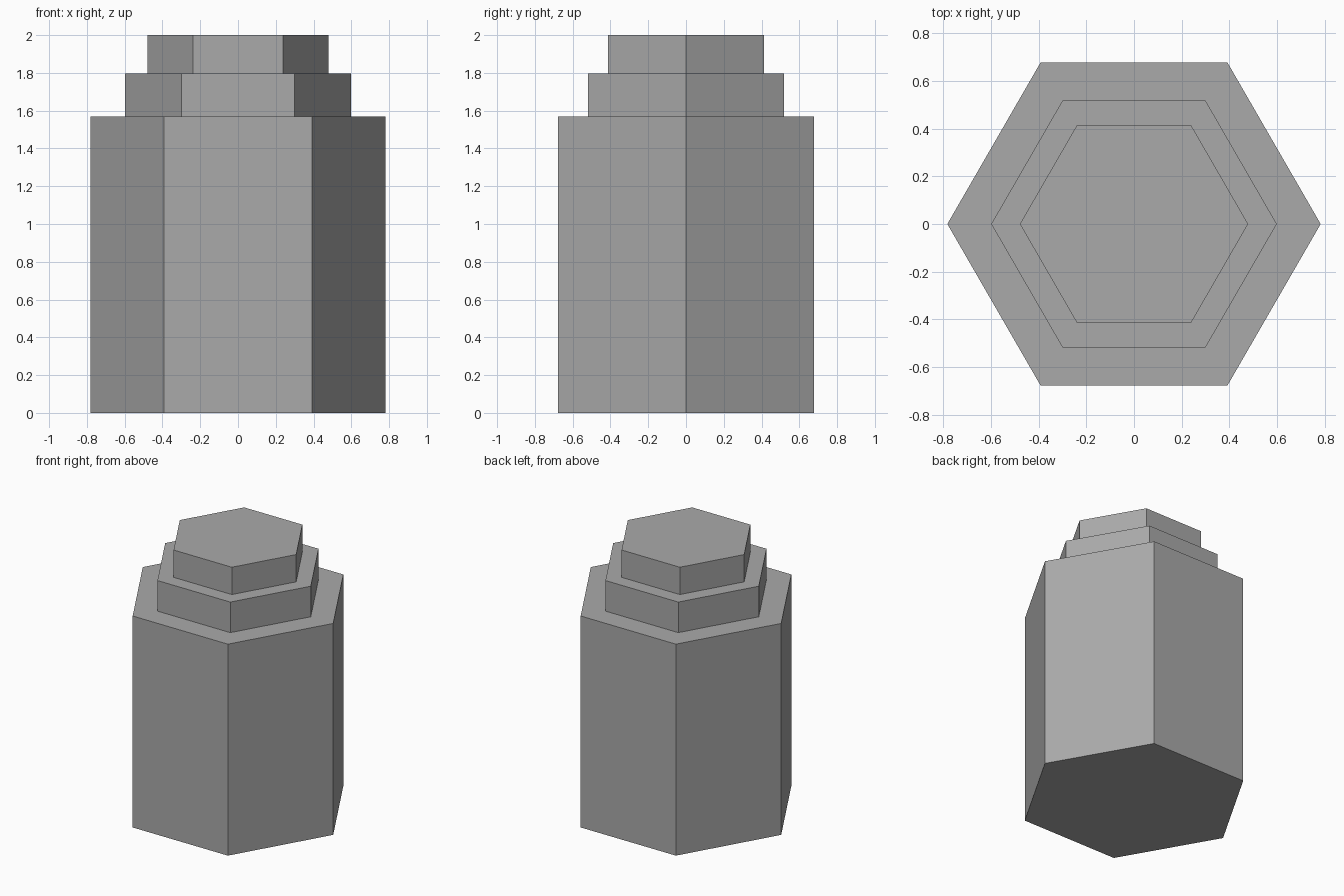
import bpy
import bmesh
from math import radians
from mathutils import Matrix

cube = bpy.data.objects.get("Cube")
if cube:
    bpy.data.objects.remove(cube, do_unlink=True)

# Plain grey used on every part
grey = bpy.data.materials.new("plain_grey")
grey.use_nodes = True
colour = (0.4, 0.4, 0.4, 1)
grey.diffuse_color = colour
grey.node_tree.nodes["Principled BSDF"].inputs["Base Color"].default_value = colour


def hexagonal_prism(name, radius, bottom, top):
    """Flat-shaded six-sided prism with corners on the x axis."""
    bm = bmesh.new()
    placement = Matrix.Translation((0, 0, (bottom + top) / 2)) @ Matrix.Rotation(radians(30), 4, "Z")
    bmesh.ops.create_cone(bm, cap_ends=True, segments=6, radius1=radius,
                          radius2=radius, depth=top - bottom, matrix=placement)
    mesh = bpy.data.meshes.new(name)
    bm.to_mesh(mesh)
    bm.free()
    mesh.materials.append(grey)
    obj = bpy.data.objects.new(name, mesh)
    bpy.context.collection.objects.link(obj)
    return obj


# Tall body, stepped collar and cap, stacked upwards
hexagonal_prism("body", 0.782, 0, 1.57)
hexagonal_prism("collar", 0.598, 1.57, 1.797)
hexagonal_prism("cap", 0.478, 1.797, 2)
